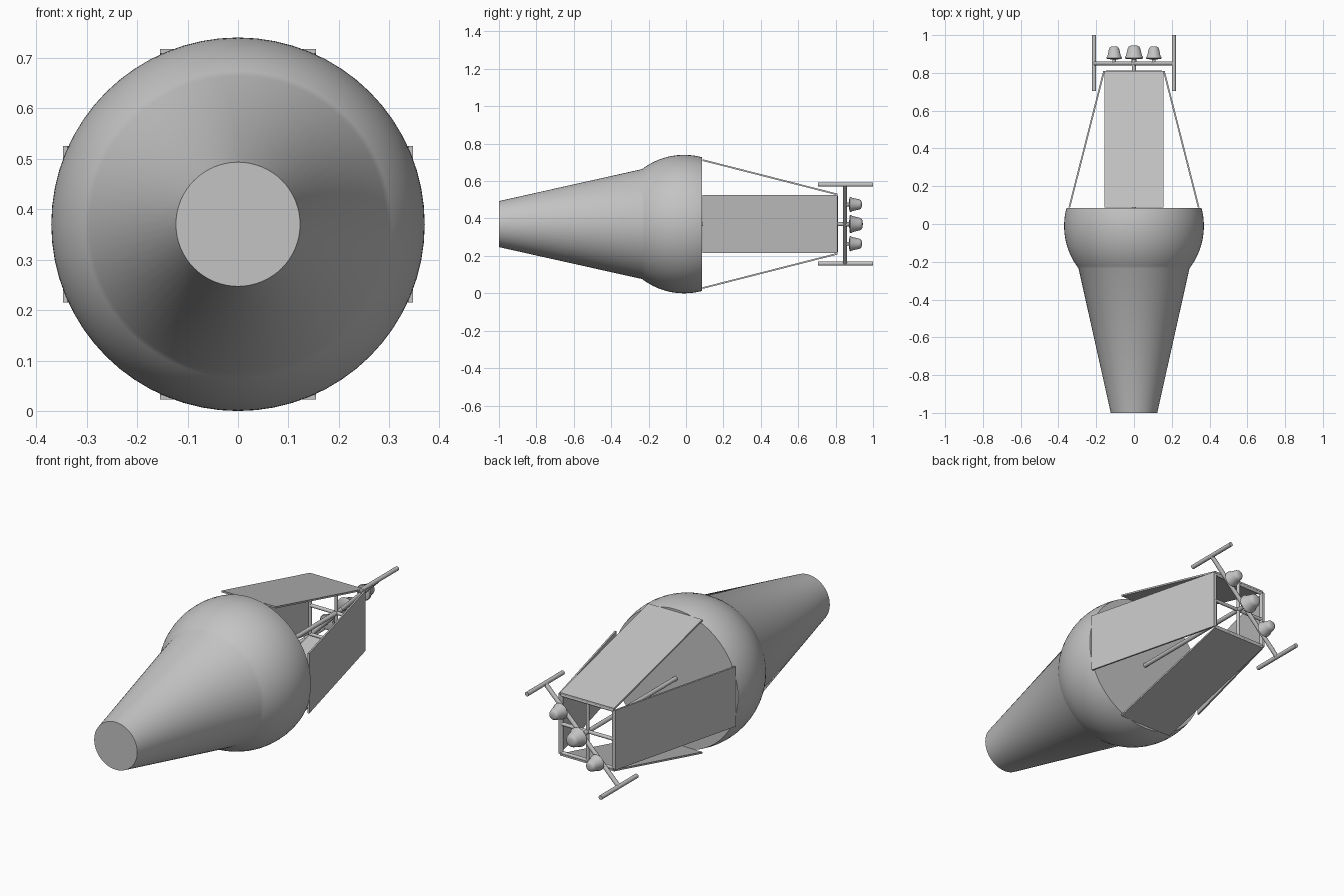
import bpy, bmesh, math
from mathutils import Vector, Matrix

cube = bpy.data.objects.get("Cube")
if cube:
    bpy.data.objects.remove(cube, do_unlink=True)

AXIS_Z = 0.37      # height of the long axis
FRAME_Y = 0.803    # rear frame position
HALF = 0.155       # half width of panels and frame
BAR_Y = 0.85       # diagonal bar position

grey = bpy.data.materials.new("light_grey")
grey.use_nodes = True
colour = (0.55, 0.55, 0.55, 1)
grey.diffuse_color = colour
grey.node_tree.nodes["Principled BSDF"].inputs["Base Color"].default_value = colour


def finish(name, bm, smooth=True):
    """Turn a bmesh built around the long axis into an object."""
    bmesh.ops.recalc_face_normals(bm, faces=bm.faces)
    mesh = bpy.data.meshes.new(name)
    bm.to_mesh(mesh)
    bm.free()
    mesh.materials.append(grey)
    obj = bpy.data.objects.new(name, mesh)
    obj.location.z = AXIS_Z
    bpy.context.collection.objects.link(obj)
    if smooth:
        bpy.ops.object.select_all(action='DESELECT')
        obj.select_set(True)
        bpy.context.view_layer.objects.active = obj
        bpy.ops.object.shade_smooth_by_angle(angle=math.radians(35))
    return obj


def lathe(name, profile, segments, x=0, z=0):
    """Revolve (radius, y) points around a line parallel to y."""
    bm = bmesh.new()
    rings = []
    for r, y in profile:
        rings.append([bm.verts.new((x + r * math.cos(a), y, z + r * math.sin(a)))
                      for a in (math.tau * i / segments for i in range(segments))])
    for low, high in zip(rings, rings[1:]):
        for i in range(segments):
            j = (i + 1) % segments
            bm.faces.new((low[i], low[j], high[j], high[i]))
    bm.faces.new(rings[0])
    bm.faces.new(rings[-1])
    return finish(name, bm)


def rod(name, start, end, radius=0.011):
    """Round bar between two points given relative to the axis."""
    a, b = Vector(start), Vector(end)
    bm = bmesh.new()
    turn = (b - a).to_track_quat('Z', 'Y').to_matrix().to_4x4()
    bmesh.ops.create_cone(bm, cap_ends=True, segments=16, radius1=radius, radius2=radius,
                          depth=(b - a).length, matrix=Matrix.Translation((a + b) / 2) @ turn)
    return finish(name, bm)


# Main hull: tapered nose running into a cut sphere with a flat rear
R, CY = 0.37, -0.01
start, stop = math.acos(-0.225 / R), math.acos(0.095 / R)
dome = [(R * math.sin(t), CY + R * math.cos(t))
        for t in (start + (stop - start) * i / 20 for i in range(21))]
lathe("hull", [(0.123, -1)] + dome, 64)

# Four sloping panels from the hull rim to the rear frame
for k, side in enumerate(("top", "left", "bottom", "right")):
    bm = bmesh.new()
    outline = [(0.087, 0.347), (0.81, 0.163), (0.81, 0.154), (0.087, 0.338)]
    ends = [[bm.verts.new((x, y, h)) for y, h in outline] for x in (-HALF, HALF)]
    for i in range(4):
        j = (i + 1) % 4
        bm.faces.new((ends[0][i], ends[0][j], ends[1][j], ends[1][i]))
    bm.faces.new(ends[0])
    bm.faces.new(ends[1])
    bm.transform(Matrix.Rotation(k * math.pi / 2, 4, 'Y'))
    finish(side + "_panel", bm, smooth=False)

# Square rear frame with a cross inside
H = HALF - 0.006
for s, low_high, left_right in ((-1, "lower", "right"), (1, "upper", "left")):
    rod(low_high + "_frame_bar", (-H, FRAME_Y, s * H), (H, FRAME_Y, s * H), 0.008)
    rod(left_right + "_frame_post", (s * H, FRAME_Y, -H), (s * H, FRAME_Y, H), 0.008)
rod("cross_bar", (-H, FRAME_Y, 0), (H, FRAME_Y, 0), 0.009)
rod("cross_post", (0, FRAME_Y, -H), (0, FRAME_Y, H), 0.009)

# Central spine, diagonal bar and the two end rods
D = 0.211
rod("central_spine", (0, 0.08, 0), (0, BAR_Y, 0))
rod("diagonal_bar", (-D, BAR_Y, -D), (D, BAR_Y, D))
for s, label in ((-1, "lower"), (1, "upper")):
    rod(label + "_end_rod", (s * D, 0.705, s * D), (s * D, 1, s * D))

# Three bell-shaped units on the diagonal bar
bell = [(0.012, 0), (0.012, 0.022), (0.044, 0.025), (0.049, 0.029), (0.048, 0.035),
        (0.043, 0.04), (0.033, 0.08), (0.028, 0.089), (0.018, 0.094), (0.006, 0.095)]
for offset, scale, label in ((-0.105, 0.83, "lower"), (0, 1, "middle"), (0.105, 0.83, "upper")):
    points = [(r * scale, BAR_Y + y * (0.95 if scale < 1 else 1)) for r, y in bell]
    lathe(label + "_bell", points, 24, offset, offset)
